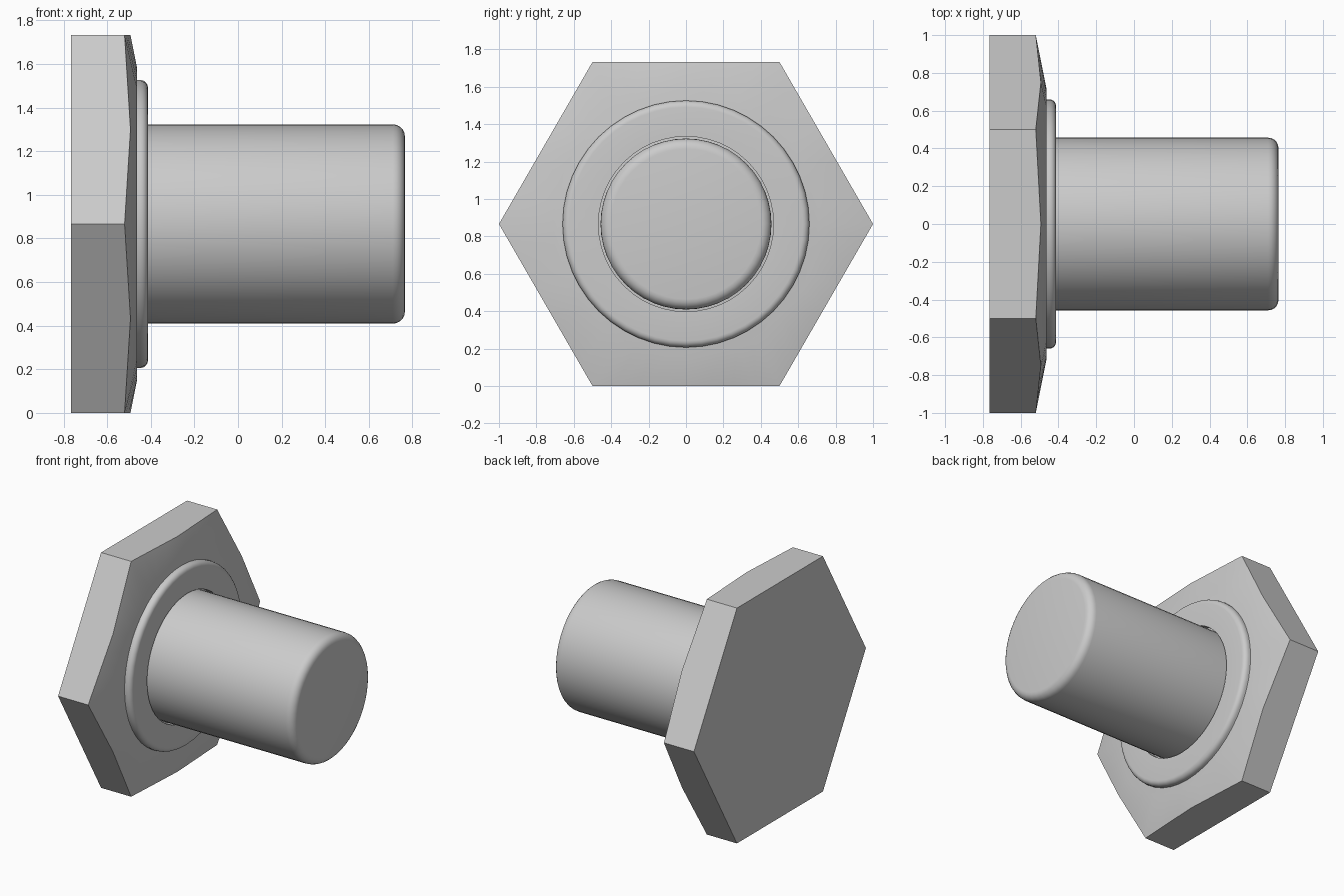
import bpy, bmesh, math

if "Cube" in bpy.data.objects:
    bpy.data.objects.remove(bpy.data.objects["Cube"])

SEG = 48
CZ = math.sqrt(3) / 2  # axis height = hexagon apothem


def skin(name, rings, close=False):
    """Bridge rings of (x, y, z) points; cap the ends, or close into a torus."""
    bm = bmesh.new()
    loops = [[bm.verts.new(p) for p in ring] for ring in rings]
    pairs = list(zip(loops, loops[1:]))
    if close:
        pairs.append((loops[-1], loops[0]))
    for a, b in pairs:
        for i in range(SEG):
            j = (i + 1) % SEG
            bm.faces.new((a[i], a[j], b[j], b[i]))
    if not close:
        bm.faces.new(loops[0])
        bm.faces.new(loops[-1])
    bmesh.ops.recalc_face_normals(bm, faces=bm.faces)
    mesh = bpy.data.meshes.new(name)
    bm.to_mesh(mesh)
    bm.free()
    obj = bpy.data.objects.new(name, mesh)
    bpy.context.collection.objects.link(obj)
    bpy.ops.object.select_all(action='DESELECT')
    obj.select_set(True)
    bpy.context.view_layer.objects.active = obj
    bpy.ops.object.shade_smooth_by_angle(angle=math.radians(30))
    return obj


def circle(x, r):
    angles = [2 * math.pi * i / SEG for i in range(SEG)]
    return [(x, r * math.cos(a), CZ + r * math.sin(a)) for a in angles]


def hexagon(x_corner, x_middle):
    """Hexagon outline whose x dips from each side's middle to its corners."""
    pts = []
    per_side = SEG // 6
    for i in range(SEG):
        side, k = divmod(i, per_side)
        t = k / per_side
        a, b = side * math.pi / 3, (side + 1) * math.pi / 3
        y = (1 - t) * math.cos(a) + t * math.cos(b)
        z = (1 - t) * math.sin(a) + t * math.sin(b)
        mid = 1 - abs(2 * t - 1)
        pts.append((x_corner + (x_middle - x_corner) * mid, y, CZ + z))
    return pts


def fillet(x, r, size, steps=5):
    """Rounded outer edge ending on the face at x."""
    out = []
    for i in range(steps + 1):
        a = math.pi / 2 * i / steps
        out.append((x - size + size * math.sin(a), r - size + size * math.cos(a)))
    return out


# Hexagonal head with conical chamfer
skin("hex_head", [hexagon(-0.765, -0.765), hexagon(-0.52, -0.493), circle(-0.462, 0.71)])

# Raised collar with rounded rim and a clearance hole
collar = [(-0.475, 0.468), (-0.475, 0.66)] + fillet(-0.413, 0.66, 0.035) + [(-0.413, 0.468)]
skin("collar", [circle(x, r) for x, r in collar], close=True)

# Shaft with rounded tip
shaft = [(-0.48, 0.457)] + fillet(0.765, 0.457, 0.055)
skin("shaft", [circle(x, r) for x, r in shaft])
